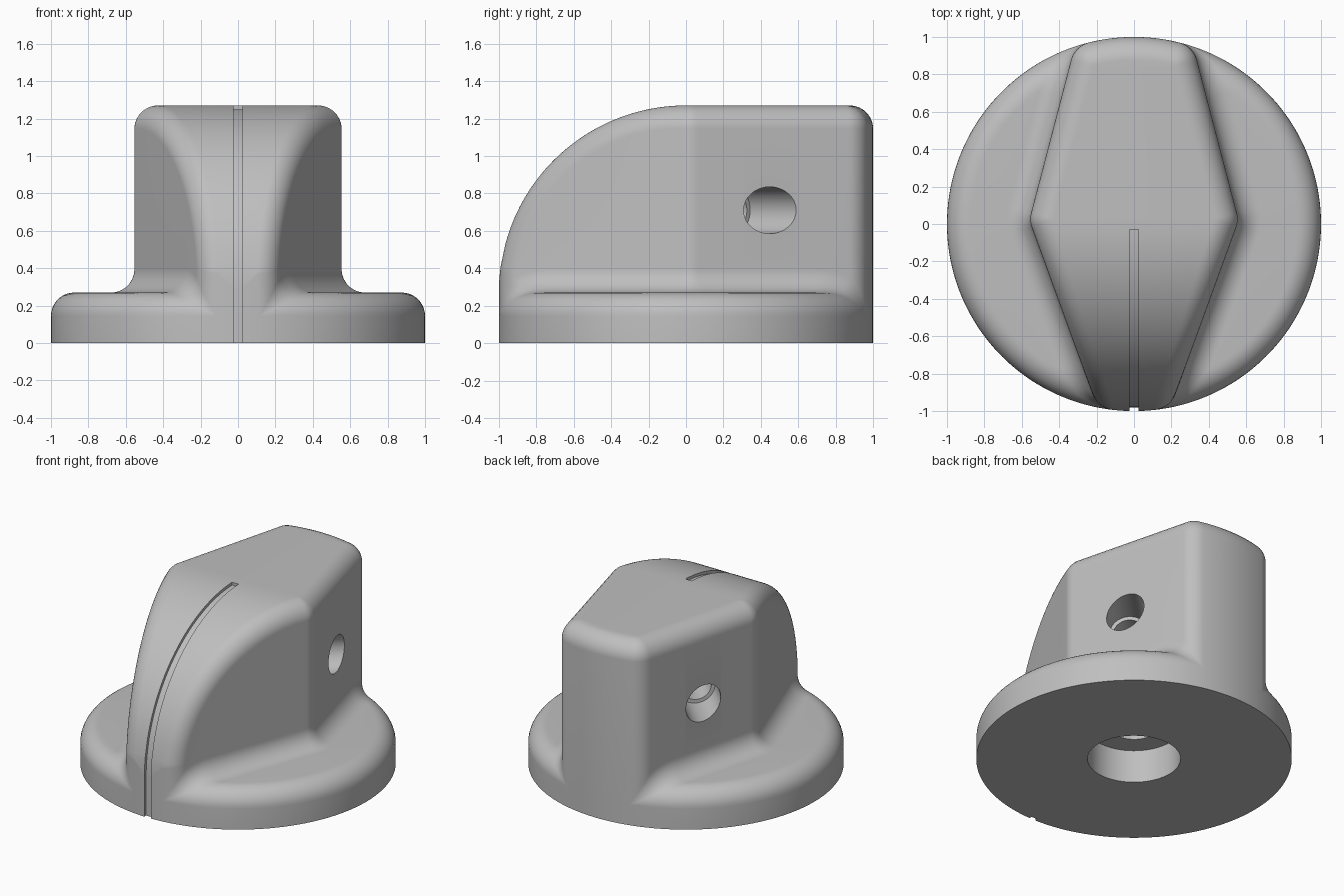
import bpy, bmesh, math
from mathutils import Vector

if "Cube" in bpy.data.objects:
    bpy.data.objects.remove(bpy.data.objects["Cube"])

PLATE, TOP = 0.27, 1.27      # heights of the flange and the grip
FILLET, CORNER = 0.125, 0.13  # edge rounding and plan corner radius
RIM = 1 - FILLET

grey = bpy.data.materials.new("light_grey")
grey.use_nodes = True
grey.diffuse_color = (0.52, 0.52, 0.52, 1)
grey.node_tree.nodes["Principled BSDF"].inputs["Base Color"].default_value = grey.diffuse_color


def polar(a):
    return Vector((math.cos(a), math.sin(a)))


def arc(centre, radius, a0, a1, steps):
    angles = [a0 + (a1 - a0) * i / steps for i in range(steps + 1)]
    return [(centre + polar(a) * radius, polar(a)) for a in angles]


def line(start, end, steps=40):
    """Points strictly between two outline samples sharing a normal."""
    return [(start[0].lerp(end[0], i / steps), start[1]) for i in range(1, steps)]


def corner_centre(start, end, normal):
    """Centre of an arc touching both a side wall and the unit circle."""
    s, d = start - normal * CORNER, (end - start).normalized()
    b, reach = s.dot(d), 1 - CORNER
    return s + d * (math.sqrt(b * b - s.dot(s) + reach * reach) - b)


# Half plan of the grip, from the back to the front
waist, back, front = Vector((0.56, 0.02)), Vector((0.325, 0.92)), Vector((0.2, -0.97))
d1, d2 = (back - waist).normalized(), (front - waist).normalized()
n1, n2 = Vector((d1.y, -d1.x)), Vector((-d2.y, d2.x))
bisector = (n1 + n2).normalized()
c_back = corner_centre(waist, back, n1)
c_front = corner_centre(waist, front, n2)
c_waist = waist - bisector * CORNER / bisector.dot(n1)
a1, a2 = math.atan2(n1.y, n1.x), math.atan2(n2.y, n2.x)
a_back, a_front = math.atan2(c_back.y, c_back.x), math.atan2(c_front.y, c_front.x)
origin = Vector((0, 0))
back_corner = arc(c_back, CORNER, a_back, a1, 10)
waist_corner = arc(c_waist, CORNER, a1, a2, 8)
front_corner = arc(c_front, CORNER, a2, a_front, 10)
half = (arc(origin, 1, math.pi / 2, a_back, 8) + back_corner
        + line(back_corner[-1], waist_corner[0]) + waist_corner
        + line(waist_corner[-1], front_corner[0]) + front_corner
        + arc(origin, 1, a_front, -math.pi / 2, 8))


def round_arc(centre, v0, v1, steps=9):
    return [centre + v0.lerp(v1, i / steps).normalized() * FILLET for i in range(steps + 1)]


def section(p, n):
    """Vertical profile: flange wall, rim, concave fillet, grip wall, top edge."""
    wall_out = n.to_3d()
    # Concave fillet: ball touching the grip wall and the flange
    c = p + n * FILLET
    rho, radial = c.length, c.normalized()
    over = max(0, rho - RIM)
    rise = math.sqrt(max(0, (2 * FILLET) ** 2 - over ** 2))
    a = math.atan2(rise, over)
    low = Vector((c.x, c.y, PLATE - FILLET + rise))
    rim = [(radial * (RIM + FILLET * math.cos(a * i / 9))).to_3d()
           + Vector((0, 0, PLATE - FILLET + FILLET * math.sin(a * i / 9))) for i in range(10)]
    down = (-radial * math.cos(a)).to_3d() - Vector((0, 0, math.sin(a)))
    pts = [radial.to_3d()] + rim + round_arc(low, down, -wall_out)
    # Convex edge: ball touching the grip wall and the curved top
    c = p - n * FILLET
    y = min(0, c.y)
    up = Vector((0, y, math.sqrt(max(0, RIM * RIM - y * y)))) / RIM
    high = Vector((c.x, c.y, PLATE + RIM * up.z))
    return pts + round_arc(high, wall_out, up)


# Knob body
bm = bmesh.new()
right = [section(p, n) for p, n in half]
left = [[Vector((-v.x, v.y, v.z)) for v in s] for s in right]
cols_r = [[bm.verts.new(v) for v in s] for s in right]
cols_l = [[bm.verts.new(v) for v in s] for s in left]
loop = cols_r + cols_l[::-1]
for i, col in enumerate(loop):
    nxt = loop[(i + 1) % len(loop)]
    for j in range(len(col) - 1):
        bm.faces.new((col[j], nxt[j], nxt[j + 1], col[j + 1]))
for i in range(len(half) - 1):
    bm.faces.new((cols_r[i][-1], cols_r[i + 1][-1], cols_l[i + 1][-1], cols_l[i][-1]))
bm.faces.new([col[0] for col in loop])
bmesh.ops.remove_doubles(bm, verts=bm.verts[:], dist=0.0005)
bmesh.ops.dissolve_degenerate(bm, edges=bm.edges[:], dist=0.0001)
bmesh.ops.recalc_face_normals(bm, faces=bm.faces[:])


def make_object(name, bm):
    mesh = bpy.data.meshes.new(name)
    bm.to_mesh(mesh)
    bm.free()
    obj = bpy.data.objects.new(name, mesh)
    bpy.context.collection.objects.link(obj)
    mesh.materials.append(grey)
    return obj


knob = make_object("knob_body", bm)


def cylinder_cutter(name, radius, start, end):
    start, end = Vector(start), Vector(end)
    axis = end - start
    bpy.ops.mesh.primitive_cylinder_add(
        vertices=64, radius=radius, depth=axis.length, location=(start + end) / 2,
        rotation=axis.to_track_quat('Z', 'Y').to_euler())
    obj = bpy.context.object
    obj.name = name
    obj.data.materials.append(grey)
    return obj


# Pointer groove cutter following the front curve
bm = bmesh.new()
angles = [math.pi - (math.pi / 2 - 0.03) * i / 40 for i in range(41)]
inner = [(0.98 * math.cos(a), PLATE + 0.98 * math.sin(a)) for a in angles]
outer = [(1.06 * math.cos(a), PLATE + 1.06 * math.sin(a)) for a in angles]
inner.insert(0, (-0.98, -0.1))
outer.insert(0, (-1.06, -0.1))
face = bm.faces.new([bm.verts.new((-0.025, y, z)) for y, z in inner + outer[::-1]])
extruded = bmesh.ops.extrude_face_region(bm, geom=[face])["geom"]
bmesh.ops.translate(bm, vec=(0.05, 0, 0),
                    verts=[v for v in extruded if isinstance(v, bmesh.types.BMVert)])
bmesh.ops.recalc_face_normals(bm, faces=bm.faces[:])
cutters = [make_object("groove_cutter", bm)]

# Shaft bore, recess under the flange and two stepped screw holes
cutters.append(cylinder_cutter("recess_cutter", 0.295, (0, 0, -0.1), (0, 0, 0.23)))
cutters.append(cylinder_cutter("shaft_cutter", 0.15, (0, 0, 0.1), (0, 0, 0.95)))
for side in (-1, 1):
    aim = Vector((side, 1, 0)).normalized()
    level = Vector((0, 0, 0.71))
    cutters.append(cylinder_cutter("screw_cutter", 0.1, level + aim * 0.02, level + aim * 0.5))
    cutters.append(cylinder_cutter("screw_head_cutter", 0.125, level + aim * 0.36, level + aim * 1.2))

bpy.ops.object.select_all(action='DESELECT')
knob.select_set(True)
bpy.context.view_layer.objects.active = knob
for cutter in cutters:
    cutter.hide_render = True
    mod = knob.modifiers.new(cutter.name, 'BOOLEAN')
    mod.operation, mod.solver, mod.object = 'DIFFERENCE', 'EXACT', cutter
    bpy.ops.object.modifier_apply(modifier=mod.name)
    bpy.data.objects.remove(cutter)
bpy.ops.object.shade_smooth_by_angle(angle=math.radians(30))
